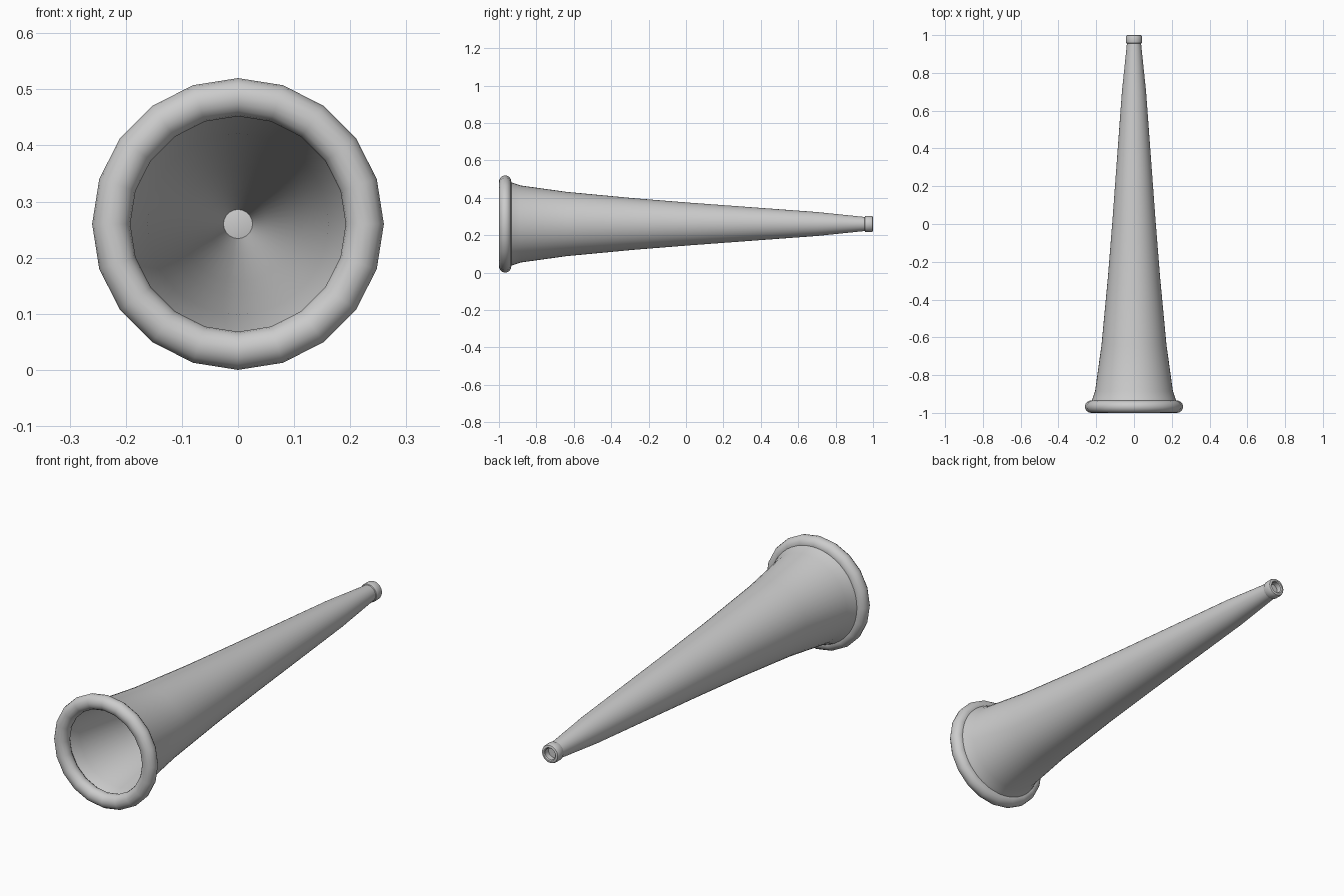
import bpy, bmesh, math

if "Cube" in bpy.data.objects:
    bpy.data.objects.remove(bpy.data.objects["Cube"])

AXIS_Z = 0.26


def lathe(name, profile, sides, closed=False, angle=40):
    """Revolve (radius, y) points about the horn's long axis."""
    bm = bmesh.new()
    rings = []
    for r, y in profile:
        if r == 0:
            rings.append([bm.verts.new((0, y, AXIS_Z))] * sides)
        else:
            rings.append([bm.verts.new((r * math.sin(2 * math.pi * i / sides), y,
                                        AXIS_Z + r * math.cos(2 * math.pi * i / sides)))
                          for i in range(sides)])
    pairs = list(zip(rings, rings[1:]))
    if closed:
        pairs.append((rings[-1], rings[0]))
    for a, b in pairs:
        for i in range(sides):
            j = (i + 1) % sides
            bm.faces.new(list(dict.fromkeys((a[i], a[j], b[j], b[i]))))
    bmesh.ops.recalc_face_normals(bm, faces=bm.faces)
    mesh = bpy.data.meshes.new(name)
    bm.to_mesh(mesh)
    bm.free()
    ob = bpy.data.objects.new(name, mesh)
    bpy.context.collection.objects.link(ob)
    bpy.ops.object.select_all(action='DESELECT')
    ob.select_set(True)
    bpy.context.view_layer.objects.active = ob
    bpy.ops.object.shade_smooth_by_angle(angle=math.radians(angle))
    return ob


# Thin-walled flaring tube, outside then back along the bore
outer = [(0.227, -0.945), (0.218, -0.92), (0.206, -0.885), (0.172, -0.64),
         (0.138, -0.28), (0.114, 0.02), (0.064, 0.70), (0.037, 0.96)]
bore = [(0.025, 0.96), (0.053, 0.70), (0.103, 0.02), (0.127, -0.28),
        (0.161, -0.64), (0.194, -0.885), (0.206, -0.92), (0.216, -0.945)]
lathe("horn_body", outer + bore, 48, closed=True)

# Rolled rim around the bell
rim = [(0.226 + 0.034 * math.cos(2 * math.pi * k / 16),
        -0.967 + 0.033 * math.sin(2 * math.pi * k / 16)) for k in range(16)]
lathe("bell_rim", rim, 20, closed=True)

# Mouthpiece collar with a recessed, closed hole
collar = [(0, 0.955), (0.034, 0.953), (0.041, 0.957), (0.043, 0.963), (0.043, 0.991),
          (0.040, 0.998), (0.036, 1.0), (0.030, 1.0), (0.026, 0.996),
          (0.025, 0.972), (0, 0.972)]
lathe("mouthpiece", collar, 32)
